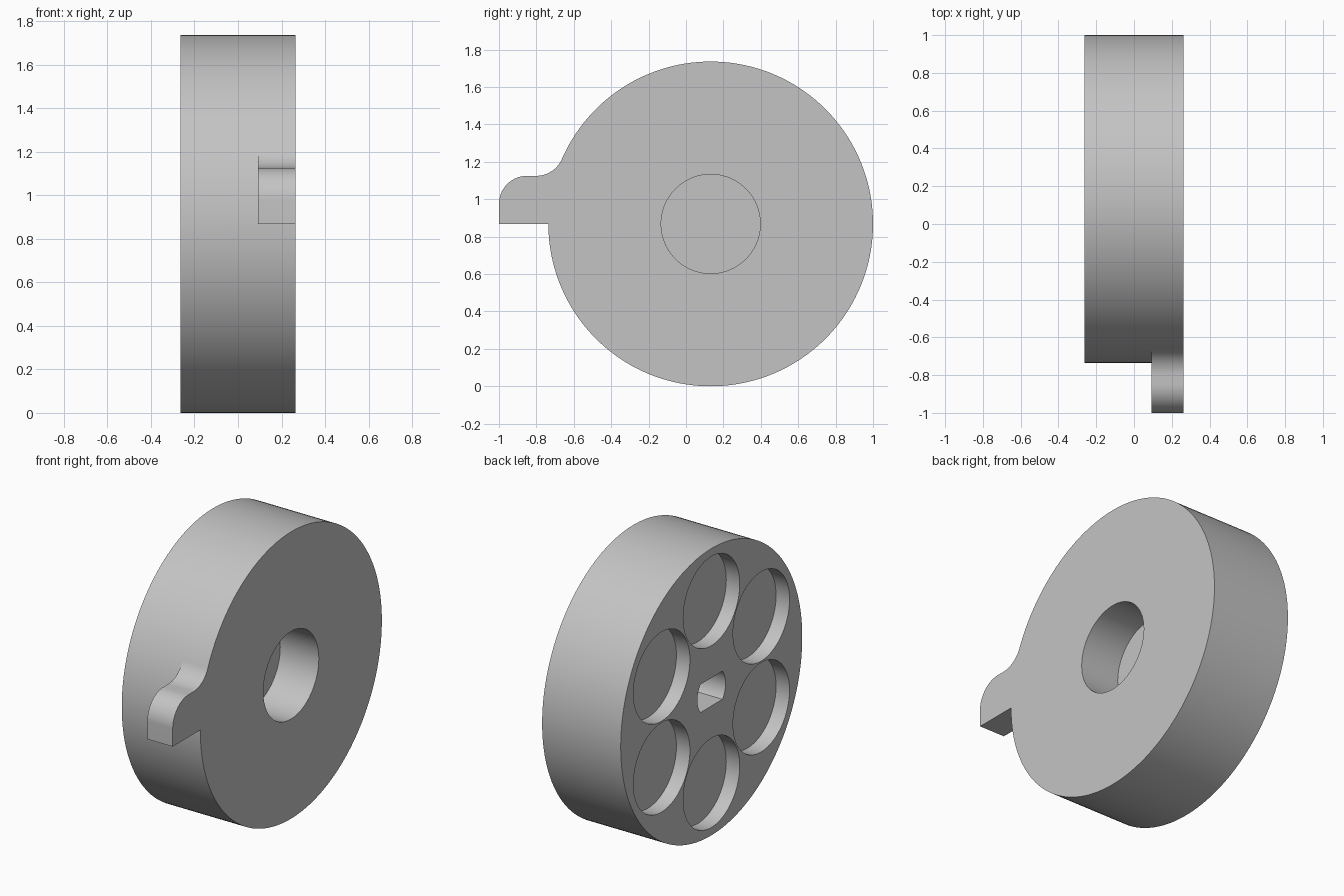
import bpy, bmesh
from math import cos, sin, pi, sqrt, atan2

if "Cube" in bpy.data.objects:
    bpy.data.objects.remove(bpy.data.objects["Cube"], do_unlink=True)

R, HALF = 0.868, 0.263          # wheel radius and half thickness
CY, CZ = 0.132, 0.868           # wheel axis

grey = bpy.data.materials.new("plain grey")
grey.use_nodes = True
grey.diffuse_color = (0.55, 0.55, 0.55, 1)
grey.node_tree.nodes["Principled BSDF"].inputs["Base Color"].default_value = (0.55, 0.55, 0.55, 1)


def arc(y, z, r, a0, a1, n):
    """Points from angle a0 to a1 in the side plane."""
    return [(y + r * cos(a0 + (a1 - a0) * i / n), z + r * sin(a0 + (a1 - a0) * i / n))
            for i in range(n + 1)]


def circle(y, z, r, n):
    return arc(y, z, r, 0, 2 * pi, n)[:-1]


def prism(name, profile, x0, x1):
    """Extrude a side-plane profile from x0 to x1."""
    bm = bmesh.new()
    face = bm.faces.new([bm.verts.new((x0, y, z)) for y, z in profile])
    ext = bmesh.ops.extrude_face_region(bm, geom=[face])
    moved = [g for g in ext["geom"] if isinstance(g, bmesh.types.BMVert)]
    bmesh.ops.translate(bm, verts=moved, vec=(x1 - x0, 0, 0))
    bmesh.ops.recalc_face_normals(bm, faces=bm.faces)
    mesh = bpy.data.meshes.new(name)
    bm.to_mesh(mesh)
    bm.free()
    mesh.materials.append(grey)
    obj = bpy.data.objects.new(name, mesh)
    bpy.context.collection.objects.link(obj)
    return obj


def combine(target, other, operation):
    mod = target.modifiers.new(other.name, 'BOOLEAN')
    mod.operation, mod.solver, mod.object = operation, 'EXACT', other
    bpy.context.view_layer.objects.active = target
    bpy.ops.object.modifier_apply(modifier=mod.name)
    bpy.data.objects.remove(other, do_unlink=True)


# Solid wheel
wheel = prism("wheel", circle(CY, CZ, R, 160), -HALF, HALF)

# Round blind bore on one face
combine(wheel, prism("bore", circle(CY, CZ, 0.265, 80), 0.005, HALF + 0.1), 'DIFFERENCE')

# Ring of six shallow pockets on the other face
for i in range(6):
    a = pi / 2 + i * pi / 3
    pocket = circle(CY + 0.55 * cos(a), CZ + 0.55 * sin(a), 0.27, 80)
    combine(wheel, prism("pocket", pocket, -HALF - 0.1, -HALF + 0.09), 'DIFFERENCE')

# Shaft socket with two flats
flat = atan2(0.085, 0.105)
socket = arc(CY, CZ, 0.135, -flat, flat, 14) + arc(CY, CZ, 0.135, pi - flat, pi + flat, 14)
combine(wheel, prism("socket", socket, -HALF - 0.1, -0.05), 'DIFFERENCE')

# Rim tab: rounded nose, then a fillet tangent to the wheel
top, nose, fillet = 1.125, 0.15, 0.15
fz = top + fillet
fy = CY - sqrt((R + fillet) ** 2 - (fz - CZ) ** 2)
meet = atan2(CZ - fz, CY - fy)
profile = [(-0.5, CZ), (-1, CZ)]
profile += arc(-1 + nose, top - nose, nose, pi, pi / 2, 20)
profile += arc(fy, fz, fillet, -pi / 2, meet, 20)
profile += [(-0.5, 1.1)]
combine(wheel, prism("tab", profile, 0.093, HALF), 'UNION')

# Smooth curved walls, crisp edges
bpy.ops.object.select_all(action='DESELECT')
wheel.select_set(True)
bpy.context.view_layer.objects.active = wheel
bpy.ops.object.shade_smooth_by_angle(angle=pi / 6)
